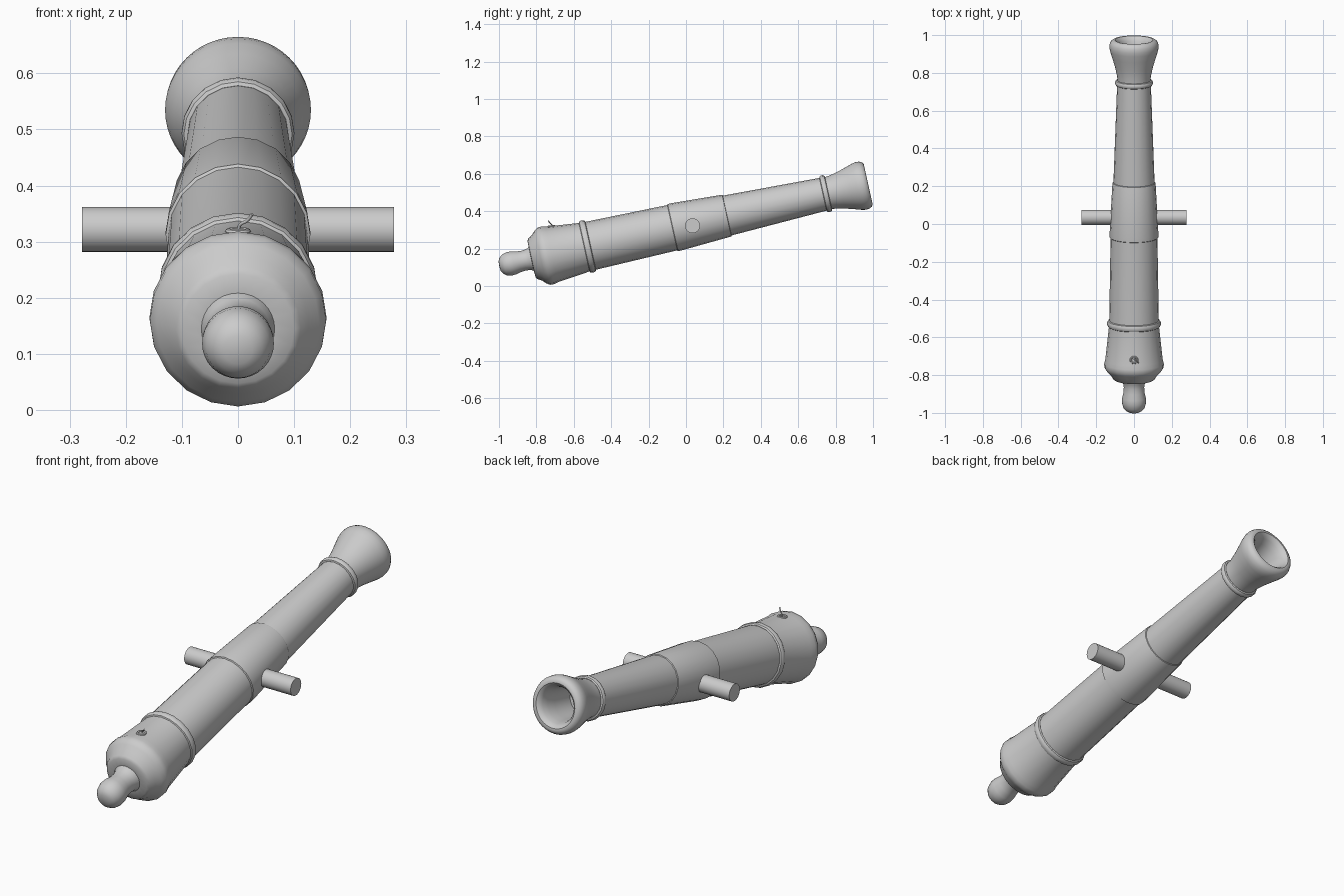
import bpy, bmesh, math
from mathutils import Matrix, Vector

if "Cube" in bpy.data.objects:
    bpy.data.objects.remove(bpy.data.objects["Cube"])

TILT = math.radians(12.5)
# Lathe axis (local z) laid along +y and raised at the muzzle
AXIS = Matrix.Translation((0, 0, 0.328)) @ Matrix.Rotation(TILT - math.pi / 2, 4, 'X')


def finish(ob, angle=38):
    bpy.ops.object.select_all(action='DESELECT')
    ob.select_set(True)
    bpy.context.view_layer.objects.active = ob
    bpy.ops.object.shade_smooth_by_angle(angle=math.radians(angle))


def add(name, bm, matrix):
    bmesh.ops.recalc_face_normals(bm, faces=bm.faces)
    me = bpy.data.meshes.new(name)
    bm.to_mesh(me)
    bm.free()
    me.transform(matrix)
    ob = bpy.data.objects.new(name, me)
    bpy.context.collection.objects.link(ob)
    finish(ob)
    return ob


def lathe(name, profile, sides, matrix=AXIS, closed=False):
    """Revolve (s, r) points around the local z axis; r = 0 makes a pole."""
    bm = bmesh.new()
    rings = []
    for s, r in profile:
        if r == 0:
            rings.append([bm.verts.new((0, 0, s))] * sides)
        else:
            rings.append([bm.verts.new((r * math.cos(2 * math.pi * i / sides),
                                        r * math.sin(2 * math.pi * i / sides), s))
                          for i in range(sides)])
    pairs = list(zip(rings, rings[1:]))
    if closed:
        pairs.append((rings[-1], rings[0]))
    for a, b in pairs:
        for i in range(sides):
            j = (i + 1) % sides
            bm.faces.new(list(dict.fromkeys((a[i], a[j], b[j], b[i]))))
    return add(name, bm, matrix)


def ring(name, s, r, half_width, height, sides):
    """Rounded moulding around the barrel."""
    pts = [(s + half_width * math.cos(a), r + height * math.sin(a))
           for a in (2 * math.pi * k / 10 for k in range(10))]
    lathe(name, pts, sides, closed=True)


# Knob and neck at the rear
lathe("cascabel_knob", [(-1.023, 0), (-1.021, 0.026), (-1.012, 0.043), (-0.995, 0.057),
                        (-0.968, 0.064), (-0.945, 0.063), (-0.915, 0.056), (-0.885, 0.054),
                        (-0.86, 0.058), (-0.84, 0.07), (-0.82, 0.07)], 32)

# Breech and main barrel, with the slightly raised middle band
lathe("barrel", [(-0.842, 0), (-0.848, 0.06), (-0.846, 0.1), (-0.838, 0.112), (-0.815, 0.126),
                 (-0.797, 0.145), (-0.778, 0.157), (-0.757, 0.158), (-0.735, 0.152),
                 (-0.56, 0.133), (-0.52, 0.131), (-0.075, 0.124), (-0.072, 0.129),
                 (-0.05, 0.129), (0.218, 0.1145), (0.223, 0.113), (0.225, 0.109),
                 (0.765, 0.089), (0.775, 0)], 20)
ring("breech_ring", -0.54, 0.132, 0.018, 0.011, 20)
ring("muzzle_ring", 0.765, 0.09, 0.015, 0.011, 20)

# Flared muzzle with rounded lip and open bore
lathe("muzzle", [(0.765, 0.087), (0.80, 0.089), (0.85, 0.100), (0.90, 0.115), (0.935, 0.126),
                 (0.955, 0.130), (0.975, 0.129), (0.99, 0.122), (0.998, 0.110), (0.998, 0.100),
                 (0.990, 0.090), (0.975, 0.082), (0.945, 0.075), (0.90, 0.071), (0.785, 0.068),
                 (0.785, 0)], 48)

# Trunnions: one bar crossing the barrel
bm = bmesh.new()
bmesh.ops.create_cone(bm, cap_ends=True, segments=32, radius1=0.04, radius2=0.04, depth=0.556)
add("trunnions", bm, Matrix.Translation((0, 0.035, 0.322)) @ Matrix.Rotation(math.pi / 2, 4, 'Y'))

# Vent collar on top of the breech
vent = Matrix.Translation((0, -0.72, 0.318)) @ Matrix.Rotation(math.radians(6), 4, 'X')
lathe("vent_collar", [(0.006 * math.sin(a), 0.017 + 0.006 * math.cos(a))
                      for a in (math.pi * k / 4 for k in range(8))], 12, vent, closed=True)

# Curled fuse
cu = bpy.data.curves.new("fuse", 'CURVE')
cu.dimensions = '3D'
cu.bevel_depth = 0.003
cu.bevel_resolution = 2
cu.use_fill_caps = True
sp = cu.splines.new('NURBS')
path = [(0, -0.715, 0.31), (0, -0.715, 0.325), (0.006, -0.722, 0.333),
        (0.018, -0.728, 0.337), (0.025, -0.736, 0.349)]
sp.points.add(len(path) - 1)
for p, c in zip(sp.points, path):
    p.co = (*c, 1)
sp.use_endpoint_u = True
sp.order_u = 3
bpy.context.collection.objects.link(bpy.data.objects.new("fuse", cu))
